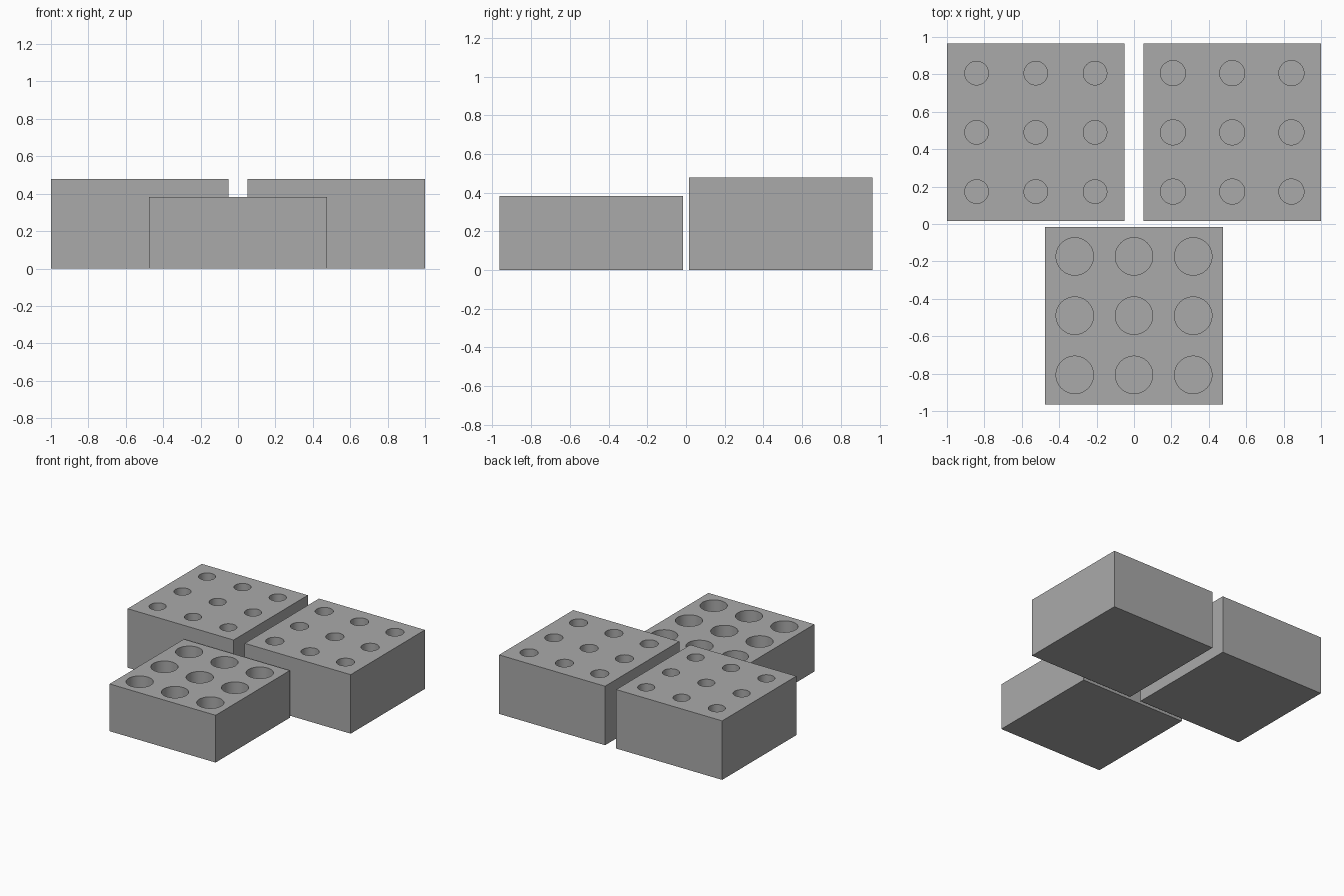
import bpy

if "Cube" in bpy.data.objects:
    bpy.data.objects.remove(bpy.data.objects["Cube"])

SIZE = 0.95      # block width and depth
PITCH = SIZE / 3  # hole spacing
FLOOR = 0.095    # material left under each hole

grey = bpy.data.materials.new("plain grey")
grey.diffuse_color = (0.4, 0.4, 0.4, 1)
grey.use_nodes = True
grey.node_tree.nodes["Principled BSDF"].inputs["Base Color"].default_value = grey.diffuse_color


def holder_block(name, x, y, height, radius):
    # Solid block
    bpy.ops.mesh.primitive_cube_add(size=1, location=(x, y, height / 2))
    block = bpy.context.object
    block.name = name
    block.scale = (SIZE, SIZE, height)
    bpy.ops.object.transform_apply(location=False, rotation=False, scale=True)
    block.data.materials.append(grey)

    # Three by three grid of round cutters
    pins = []
    depth = height - FLOOR + 0.1
    for i in (-1, 0, 1):
        for j in (-1, 0, 1):
            bpy.ops.mesh.primitive_cylinder_add(
                vertices=64, radius=radius, depth=depth,
                location=(x + i * PITCH, y + j * PITCH, FLOOR + depth / 2))
            pins.append(bpy.context.object)
    for pin in pins:
        pin.select_set(True)
    bpy.ops.object.join()
    cutter = bpy.context.object
    cutter.data.materials.append(grey)

    # Sink the holes into the block
    mod = block.modifiers.new("holes", 'BOOLEAN')
    mod.operation = 'DIFFERENCE'
    mod.solver = 'EXACT'
    mod.object = cutter
    bpy.ops.object.select_all(action='DESELECT')
    block.select_set(True)
    bpy.context.view_layer.objects.active = block
    bpy.ops.object.modifier_apply(modifier=mod.name)
    bpy.data.objects.remove(cutter)
    bpy.ops.object.shade_smooth_by_angle(angle=0.6)


holder_block("back_left_block", -0.525, 0.49, 0.478, 0.063)
holder_block("back_right_block", 0.525, 0.49, 0.478, 0.067)
holder_block("front_block", 0, -0.49, 0.383, 0.1)
